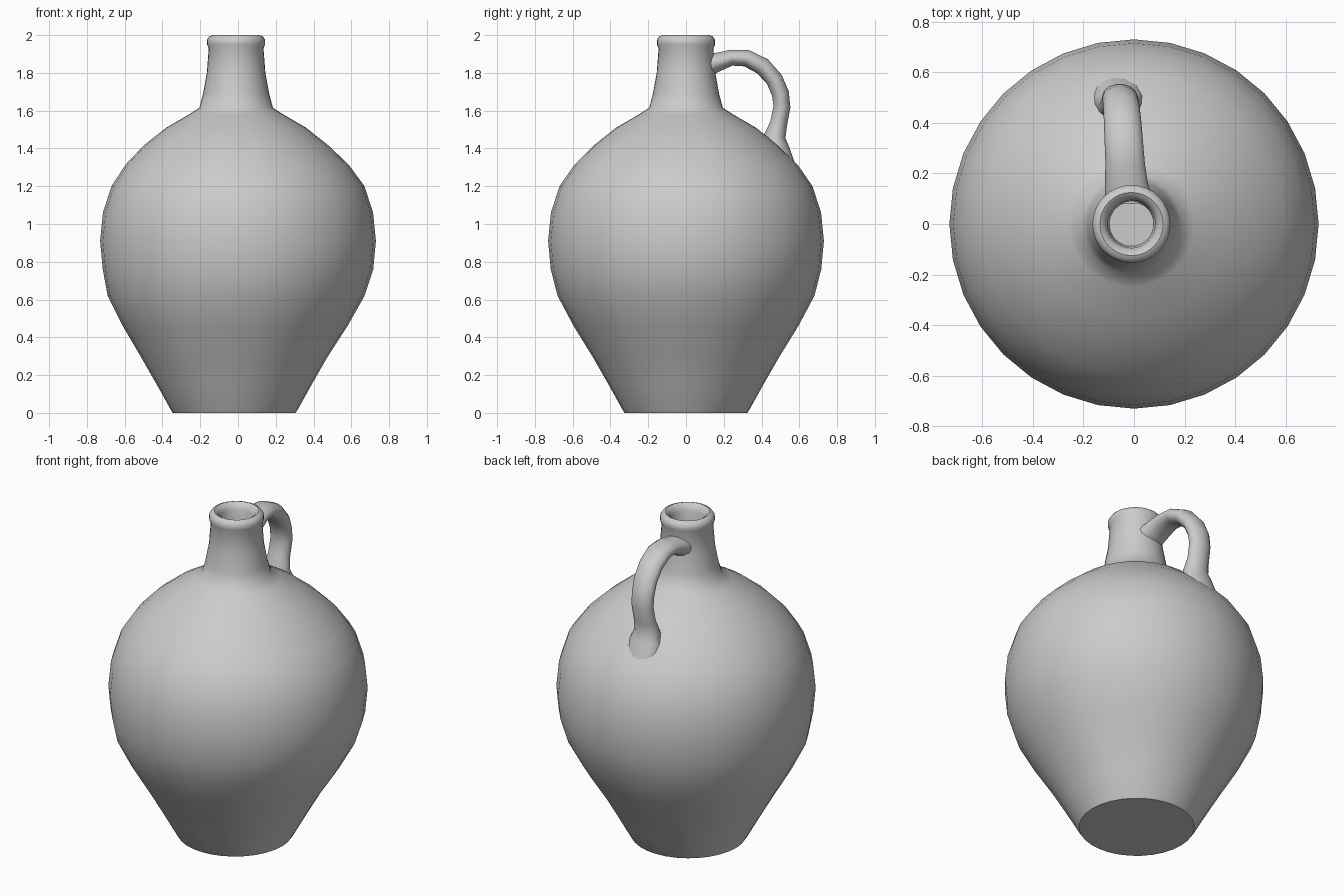
import bpy, bmesh, math
from mathutils import Vector


def make_object(name, rings, angle):
    """Skin a list of equal-length point rings and cap both ends."""
    bm = bmesh.new()
    loops = [[bm.verts.new(p) for p in ring] for ring in rings]
    n = len(loops[0])
    for a, b in zip(loops, loops[1:]):
        for i in range(n):
            j = (i + 1) % n
            bm.faces.new((a[i], a[j], b[j], b[i]))
    bm.faces.new(loops[0][::-1])
    bm.faces.new(loops[-1])
    bmesh.ops.recalc_face_normals(bm, faces=bm.faces)
    mesh = bpy.data.meshes.new(name)
    bm.to_mesh(mesh)
    bm.free()
    obj = bpy.data.objects.new(name, mesh)
    bpy.context.collection.objects.link(obj)
    bpy.ops.object.select_all(action='DESELECT')
    obj.select_set(True)
    bpy.context.view_layer.objects.active = obj
    bpy.ops.object.shade_smooth_by_angle(angle=math.radians(angle))
    return obj


# Jug body: turned profile (radius, height, x offset), ending inside the mouth
profile = [
    (0.325, 0.0, -0.02), (0.335, 0.015, -0.02), (0.41, 0.15, -0.02),
    (0.49, 0.29, -0.02), (0.595, 0.46, -0.015), (0.68, 0.62, -0.01),
    (0.716, 0.76, 0), (0.73, 0.91, 0), (0.715, 1.06, 0), (0.67, 1.20, 0),
    (0.59, 1.315, -0.005), (0.49, 1.415, -0.01), (0.37, 1.51, -0.01),
    (0.25, 1.58, -0.01), (0.195, 1.615, -0.01), (0.175, 1.69, -0.01),
    (0.155, 1.80, -0.01), (0.145, 1.93, -0.01), (0.154, 1.95, -0.01),
    (0.154, 1.975, -0.01), (0.142, 1.993, -0.01), (0.125, 2.0, -0.01),
    (0.108, 1.99, -0.01), (0.095, 1.96, -0.01), (0.088, 1.85, -0.01),
]
SIDES = 32
rings = []
for r, z, x in profile:
    rings.append([(x + r * math.cos(2 * math.pi * i / SIDES),
                   r * math.sin(2 * math.pi * i / SIDES), z)
                  for i in range(SIDES)])
make_object("jug_body", rings, 50)

# Handle: oval section swept along a curved path (x, y, z, half width, half thickness)
path = [
    (-0.02, 0.10, 1.835, 0.095, 0.065), (-0.03, 0.16, 1.855, 0.085, 0.052),
    (-0.035, 0.24, 1.88, 0.078, 0.043), (-0.04, 0.32, 1.878, 0.076, 0.046),
    (-0.045, 0.405, 1.835, 0.074, 0.048), (-0.05, 0.468, 1.765, 0.072, 0.047),
    (-0.055, 0.50, 1.69, 0.070, 0.047), (-0.057, 0.508, 1.62, 0.068, 0.046),
    (-0.06, 0.49, 1.53, 0.068, 0.047), (-0.06, 0.468, 1.46, 0.078, 0.06),
    (-0.06, 0.475, 1.39, 0.10, 0.075), (-0.06, 0.53, 1.28, 0.11, 0.06),
]
pts = [Vector(p[:3]) for p in path]
side = Vector((1, 0, 0))
rings = []
for k, p in enumerate(path):
    tangent = (pts[min(k + 1, len(pts) - 1)] - pts[max(k - 1, 0)]).normalized()
    up = side.cross(tangent).normalized()
    rings.append([pts[k] + side * p[3] * math.cos(2 * math.pi * i / 14)
                  + up * p[4] * math.sin(2 * math.pi * i / 14)
                  for i in range(14)])
make_object("handle", rings, 60)
